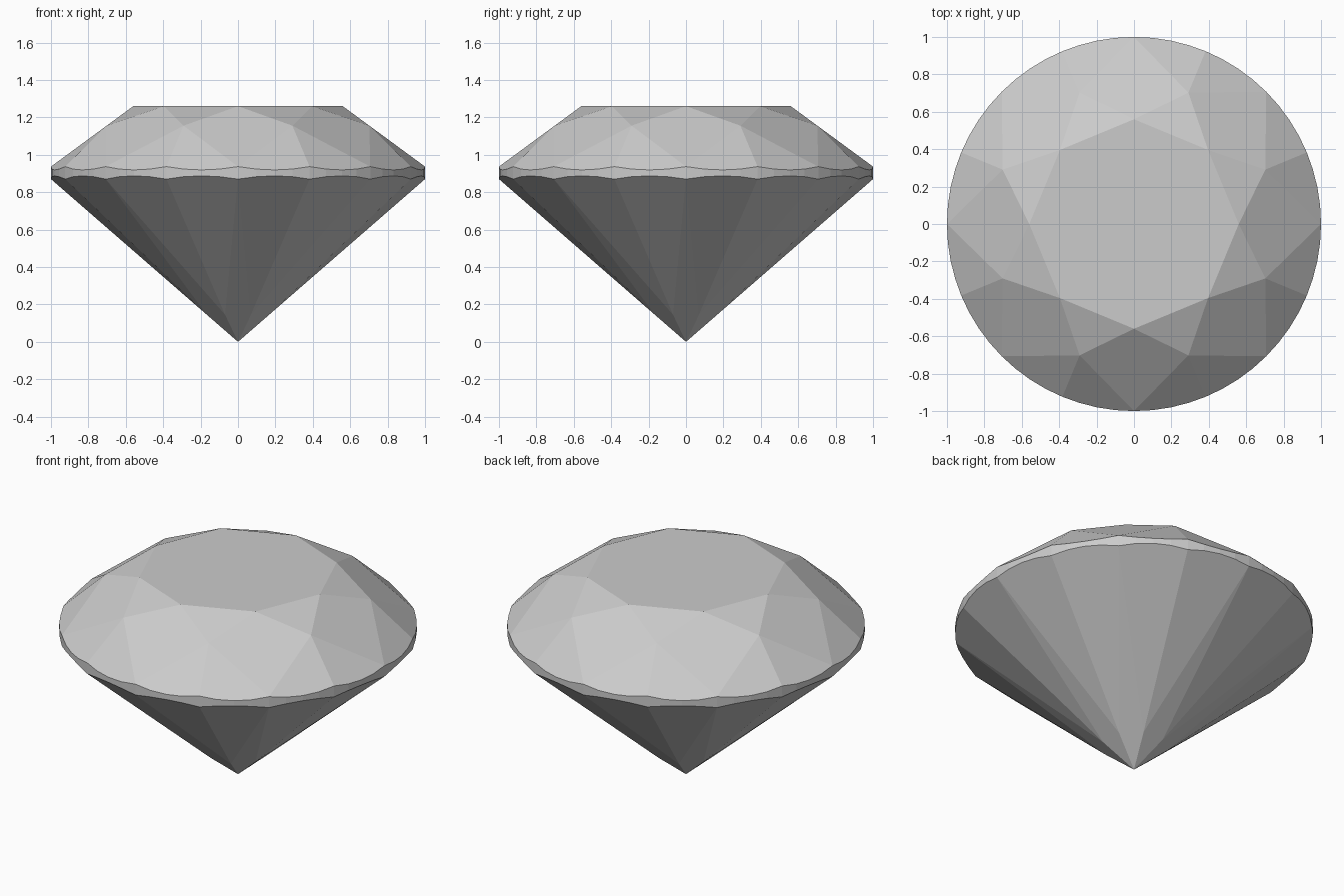
import bpy
import bmesh
from math import cos, sin, radians

cube = bpy.data.objects.get("Cube")
if cube:
    bpy.data.objects.remove(cube, do_unlink=True)

# Main proportions of the round brilliant cut
TABLE_R, TABLE_Z = 0.56, 1.26
STAR_R = 0.76            # where star, kite and upper girdle facets meet
LOWER_R = 0.18           # where the long lower facets meet near the tip
GIRDLE_TOP, GIRDLE_LOW = 0.937, 0.87
GIRDLE_SIDES = 64
STEP = 22.5              # angle between neighbouring facet corners
HALF = cos(radians(STEP / 2))


def polar(radius, degrees, z):
    a = radians(degrees)
    return (radius * cos(a), radius * sin(a), z)


# Heights that keep every kite facet flat
crown_slope = (TABLE_Z - GIRDLE_TOP) / (1 - TABLE_R)
star_z = GIRDLE_TOP + crown_slope * (1 - STAR_R * cos(radians(STEP)))
lower_z = GIRDLE_LOW * LOWER_R * cos(radians(STEP))

# Slopes of the girdle facets, which scallop the rim
upper_slope = (star_z - GIRDLE_TOP) / (HALF * (1 - STAR_R))
lower_slope = (GIRDLE_LOW - lower_z) / (HALF * (1 - LOWER_R))

# Tip, table corners and the corners between facets
points = [(0, 0, 0)]
for i in range(8):
    points.append(polar(TABLE_R, 2 * i * STEP, TABLE_Z))
    points.append(polar(STAR_R, (2 * i + 1) * STEP, star_z))
    points.append(polar(LOWER_R, (2 * i + 1) * STEP, lower_z))

# Scalloped girdle band
for i in range(GIRDLE_SIDES):
    angle = i * 360 / GIRDLE_SIDES
    bulge = cos(radians(angle % STEP - STEP / 2)) - HALF
    points.append(polar(1, angle, GIRDLE_TOP - upper_slope * bulge))
    points.append(polar(1, angle, GIRDLE_LOW + lower_slope * bulge))

# Wrap the corners in flat facets
bm = bmesh.new()
for p in points:
    bm.verts.new(p)
bmesh.ops.convex_hull(bm, input=bm.verts[:])
bmesh.ops.dissolve_limit(bm, angle_limit=radians(0.5),
                         verts=bm.verts[:], edges=bm.edges[:])
bmesh.ops.recalc_face_normals(bm, faces=bm.faces[:])

mesh = bpy.data.meshes.new("cut_gemstone")
bm.to_mesh(mesh)
bm.free()
gem = bpy.data.objects.new("cut_gemstone", mesh)
bpy.context.collection.objects.link(gem)

# Plain pale grey stone
mat = bpy.data.materials.new("pale_grey")
mat.use_nodes = True
colour = (0.6, 0.6, 0.6, 1)
mat.diffuse_color = colour
mat.node_tree.nodes["Principled BSDF"].inputs["Base Color"].default_value = colour
mesh.materials.append(mat)
